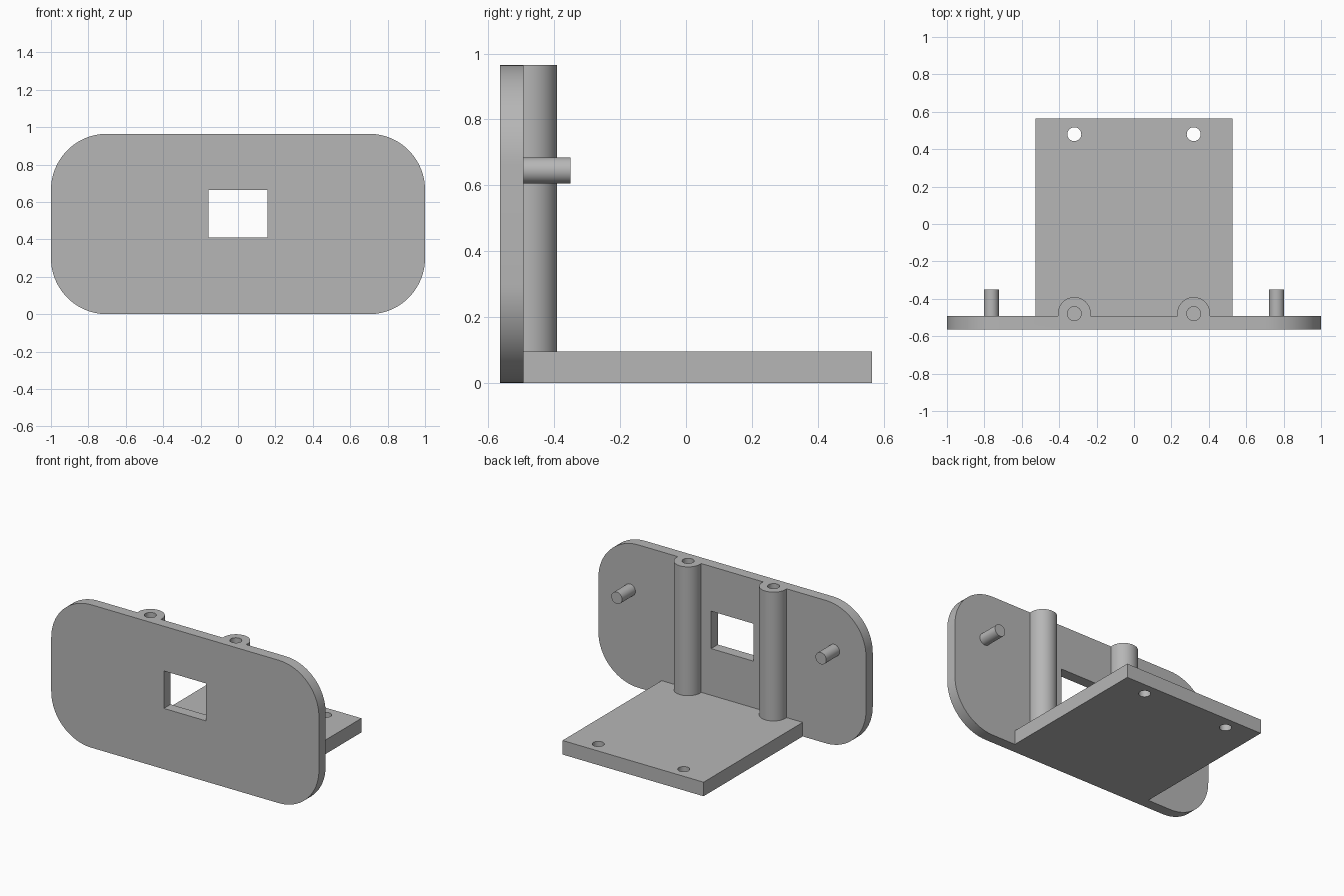
import bpy
import bmesh
from math import cos, sin, pi, radians
from mathutils import Vector

if "Cube" in bpy.data.objects:
    bpy.data.objects.remove(bpy.data.objects["Cube"])

# Shared material
grey = bpy.data.materials.new("light grey plastic")
grey.use_nodes = True
colour = (0.47, 0.47, 0.47, 1)
grey.diffuse_color = colour
grey.node_tree.nodes["Principled BSDF"].inputs["Base Color"].default_value = colour

# Main dimensions
FRONT, BACK, REAR = -0.565, -0.493, 0.565   # faceplate front and back, base rear
HEIGHT, BASE_TOP = 0.965, 0.095
POST_X, POST_Y, POST_R = 0.319, -0.479, 0.088
HOLE_R = 0.037


def arc(cx, cy, r, start, end, steps):
    angles = [start + (end - start) * i / steps for i in range(steps + 1)]
    return [(cx + r * cos(a), cy + r * sin(a)) for a in angles]


def circle(cx, cy, r):
    return arc(cx, cy, r, 0, 2 * pi, 48)[:-1]


def rectangle(x0, x1, y0, y1):
    return [(x0, y0), (x1, y0), (x1, y1), (x0, y1)]


def prism(name, outline, axis, low, high):
    """Extrude an outline in (x, y) along z, or in (x, z) along y."""
    place = (lambda p: (p[0], p[1], low)) if axis == "z" else (lambda p: (p[0], low, p[1]))
    shift = Vector((0, 0, high - low)) if axis == "z" else Vector((0, high - low, 0))
    bm = bmesh.new()
    face = bm.faces.new([bm.verts.new(place(p)) for p in outline])
    result = bmesh.ops.extrude_face_region(bm, geom=[face])
    moved = [v for v in result["geom"] if isinstance(v, bmesh.types.BMVert)]
    bmesh.ops.translate(bm, vec=shift, verts=moved)
    bmesh.ops.recalc_face_normals(bm, faces=bm.faces)
    mesh = bpy.data.meshes.new(name)
    bm.to_mesh(mesh)
    bm.free()
    mesh.materials.append(grey)
    obj = bpy.data.objects.new(name, mesh)
    bpy.context.collection.objects.link(obj)
    return obj


def cut(obj, cutters):
    """Subtract the cutters and bake the result into the part."""
    for cutter in cutters:
        mod = obj.modifiers.new("cut", "BOOLEAN")
        mod.operation, mod.solver, mod.object = "DIFFERENCE", "EXACT", cutter
    graph = bpy.context.evaluated_depsgraph_get()
    mesh = bpy.data.meshes.new_from_object(obj.evaluated_get(graph))
    obj.modifiers.clear()
    obj.data = mesh


# Rounded faceplate
W, R = 1.0, 0.3
corners = [(W - R, HEIGHT - R), (R - W, HEIGHT - R), (R - W, R), (W - R, R)]
plate_outline = []
for i, (cx, cz) in enumerate(corners):
    plate_outline += arc(cx, cz, R, i * pi / 2, (i + 1) * pi / 2, 20)
faceplate = prism("faceplate", plate_outline, "y", FRONT, BACK)

# Horizontal base
base = prism("base", rectangle(-0.527, 0.527, BACK, REAR), "z", 0, BASE_TOP)

# Posts fused to the plate's back, and the locating pins
drop = BACK - POST_Y
half_turn = math_offset = -0.16
posts, pins, bores, base_holes = [], [], [], []
for side, s in (("right", -1), ("left", 1)):
    x = s * POST_X
    profile = arc(x, POST_Y, POST_R, half_turn, pi - half_turn, 40)
    posts.append(prism(side + "_post", profile, "z", BASE_TOP, HEIGHT))
    pins.append(prism(side + "_pin", circle(s * 0.763, 0.645, 0.04), "y", BACK, -0.35))
    bores.append(prism(side + "_bore", circle(x, POST_Y, HOLE_R), "z", 0.6, HEIGHT + 0.1))
    base_holes.append(prism(side + "_hole", circle(x, 0.48, HOLE_R), "z", -0.1, 0.2))

# Window and screw holes
window = prism("window", rectangle(-0.158, 0.158, 0.41, 0.663), "y", FRONT - 0.1, BACK + 0.1)
cut(faceplate, [window] + bores)
cut(base, base_holes)
for post, bore in zip(posts, bores):
    cut(post, [bore])
for helper in [window] + bores + base_holes:
    bpy.data.objects.remove(helper)

# Smooth round walls, sharp edges
bpy.ops.object.select_all(action="DESELECT")
for obj in [faceplate, base] + posts + pins:
    obj.select_set(True)
bpy.context.view_layer.objects.active = faceplate
bpy.ops.object.shade_smooth_by_angle(angle=radians(30))
